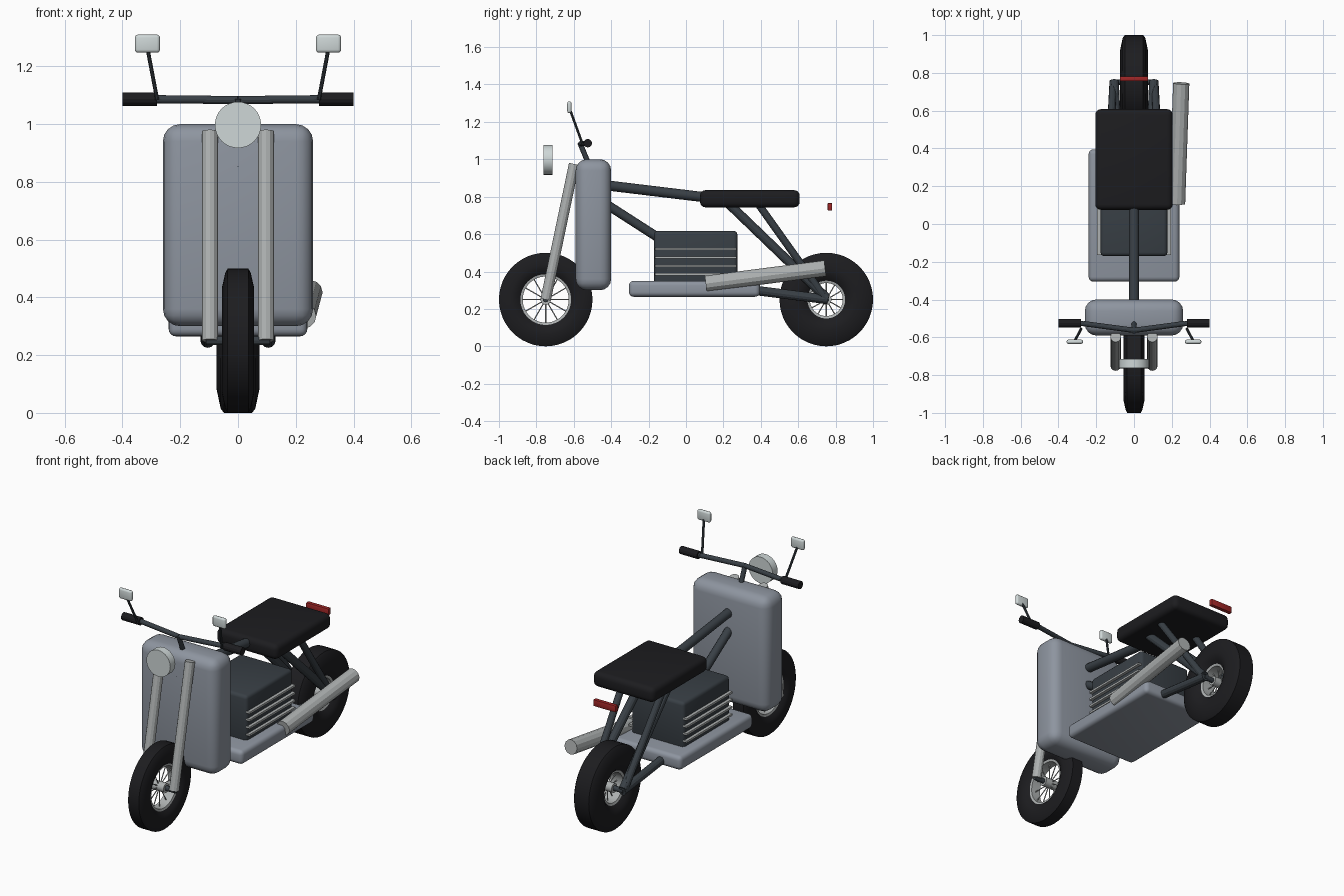
import bpy, bmesh, math
from mathutils import Vector

if "Cube" in bpy.data.objects:
    bpy.data.objects.remove(bpy.data.objects["Cube"])


def mat(name, r, g, b):
    m = bpy.data.materials.new(name)
    m.diffuse_color = (r, g, b, 1)
    m.use_nodes = True
    m.node_tree.nodes["Principled BSDF"].inputs["Base Color"].default_value = m.diffuse_color
    return m


BLACK = mat("black", 0.012, 0.012, 0.014)
DARK = mat("dark_metal", 0.04, 0.05, 0.06)
PAINT = mat("paint", 0.27, 0.30, 0.35)
SILVER = mat("silver", 0.42, 0.44, 0.44)
LENS = mat("lens", 0.62, 0.68, 0.68)
RED = mat("red", 0.35, 0.02, 0.02)


def finish(name, bm, material, smooth=None):
    bmesh.ops.recalc_face_normals(bm, faces=bm.faces)
    me = bpy.data.meshes.new(name)
    bm.to_mesh(me)
    bm.free()
    me.materials.append(material)
    ob = bpy.data.objects.new(name, me)
    bpy.context.collection.objects.link(ob)
    if smooth:
        bpy.ops.object.select_all(action='DESELECT')
        ob.select_set(True)
        bpy.context.view_layer.objects.active = ob
        bpy.ops.object.shade_smooth_by_angle(angle=math.radians(smooth))
    return ob


def add_tube(bm, a, b, r, sides=12):
    a, b = Vector(a), Vector(b)
    d = b - a
    new = bmesh.ops.create_cone(bm, cap_ends=True, segments=sides, radius1=r,
                                radius2=r, depth=d.length)["verts"]
    rot = d.to_track_quat('Z', 'Y')
    for v in new:
        v.co = rot @ v.co + (a + b) / 2


def tube(name, pts, r, material, sides=12, smooth=None):
    bm = bmesh.new()
    for a, b in zip(pts, pts[1:]):
        add_tube(bm, a, b, r, sides)
    return finish(name, bm, material, smooth)


def box(name, lo, hi, bevel, material, segs=4):
    bm = bmesh.new()
    lo, hi = Vector(lo), Vector(hi)
    for v in bmesh.ops.create_cube(bm, size=1)["verts"]:
        v.co = Vector([c * s for c, s in zip(v.co, hi - lo)]) + (lo + hi) / 2
    if bevel:
        bmesh.ops.bevel(bm, geom=bm.edges[:], offset=bevel, segments=segs,
                        profile=0.5, affect='EDGES')
    return finish(name, bm, material, 40)


def ring(name, half, y, material, steps=48, smooth=50):
    # closed (radius, half-width) outline, mirrored and spun about the axle
    prof = half + [(r, -x) for r, x in reversed(half)]
    bm = bmesh.new()
    vs = [bm.verts.new((x, 0, r)) for r, x in prof]
    es = [bm.edges.new((vs[i], vs[(i + 1) % len(vs)])) for i in range(len(vs))]
    bmesh.ops.spin(bm, geom=vs + es, cent=(0, 0, 0), axis=(1, 0, 0),
                   angle=2 * math.pi, steps=steps)
    bmesh.ops.remove_doubles(bm, verts=bm.verts, dist=1e-4)
    ob = finish(name, bm, material, smooth)
    ob.location = (0, y, 0.25)


# wheels: tyre, rim, spokes, hub, axle
for name, y, w, inner in (("front", -0.75, 0.055, 0.135), ("rear", 0.75, 0.075, 0.10)):
    mid = 0.25 - 1.15 * w
    ring(name + "_tyre", [(inner, 0.6 * w), (inner + 0.4 * (mid - inner), 0.88 * w),
                          (mid, w), (0.235, 0.8 * w), (0.25, 0.65 * w)], y, BLACK)
    ring(name + "_rim", [(inner - 0.012, 0.55 * w), (inner + 0.003, 0.62 * w)], y, SILVER)
    bm = bmesh.new()
    for i in range(12):
        t = i * math.tau / 12
        d = Vector((0, math.cos(t), math.sin(t)))
        c = Vector((0, y, 0.25))
        add_tube(bm, c + d * 0.02, c + d * (inner - 0.005), 0.003, 6)
    finish(name + "_spokes", bm, SILVER)
    tube(name + "_hub", [(-0.045, y, 0.25), (0.045, y, 0.25)], 0.028, SILVER, 16, 40)
    tube(name + "_axle", [(-0.11, y, 0.25), (0.11, y, 0.25)], 0.015, DARK)

# body panels, engine and seat
box("front_shield", (-0.26, -0.59, 0.30), (0.26, -0.40, 1.0), 0.06, PAINT)
box("floorboard", (-0.24, -0.305, 0.265), (0.24, 0.395, 0.35), 0.025, PAINT)
box("engine", (-0.177, -0.17, 0.33), (0.177, 0.275, 0.617), 0.02, DARK, 3)
for i in range(4):
    z = 0.385 + 0.045 * i
    box("cooling_fin", (-0.195, -0.165, z - 0.006), (0.195, 0.27, z + 0.006), 0, SILVER)
box("seat", (-0.205, 0.075, 0.743), (0.205, 0.608, 0.835), 0.03, BLACK)

# centre frame tubes
tube("top_tube", [(0, -0.587, 0.88), (0, 0.2, 0.785)], 0.027, DARK, 12, 40)
tube("down_tube", [(0, -0.45, 0.775), (0, -0.1, 0.55)], 0.025, DARK, 12, 40)

# steering
tube("steering_stem", [(0, -0.568, 1.09), (0, -0.49, 0.9)], 0.014, DARK)
tube("handlebar", [(-0.39, -0.525, 1.086), (-0.27, -0.527, 1.086), (0, -0.563, 1.083),
                   (0.27, -0.527, 1.086), (0.39, -0.525, 1.086)], 0.014, DARK)
tube("headlight", [(0, -0.762, 0.997), (0, -0.714, 0.997)], 0.08, LENS, 32, 40)

# paired parts
for side, s in (("left", -1), ("right", 1)):
    tube(side + "_fork", [(s * 0.097, -0.75, 0.25), (s * 0.097, -0.598, 0.975)], 0.028, SILVER)
    tube(side + "_grip", [(s * 0.28, -0.525, 1.086), (s * 0.4, -0.525, 1.086)], 0.023, BLACK)
    tube(side + "_mirror_stalk", [(s * 0.28, -0.555, 1.086), (s * 0.314, -0.62, 1.265)],
         0.007, DARK, 8)
    xs = sorted((s * 0.27, s * 0.357))
    box(side + "_mirror", (xs[0], -0.635, 1.247), (xs[1], -0.612, 1.31), 0.011, LENS, 3)
    tube(side + "_shock", [(s * 0.13, 0.38, 0.77), (s * 0.11, 0.75, 0.25)], 0.02, DARK)
    tube(side + "_seat_strut", [(s * 0.08, 0.22, 0.77), (s * 0.105, 0.75, 0.26)], 0.025, DARK)
    tube(side + "_swing_arm", [(s * 0.105, 0.2, 0.32), (s * 0.105, 0.76, 0.25)], 0.025, DARK)

# exhaust and tail light
tube("exhaust", [(0.228, 0.107, 0.335), (0.25, 0.745, 0.417)], 0.043, SILVER)
box("tail_light", (-0.075, 0.757, 0.726), (0.075, 0.781, 0.766), 0.004, RED, 2)
